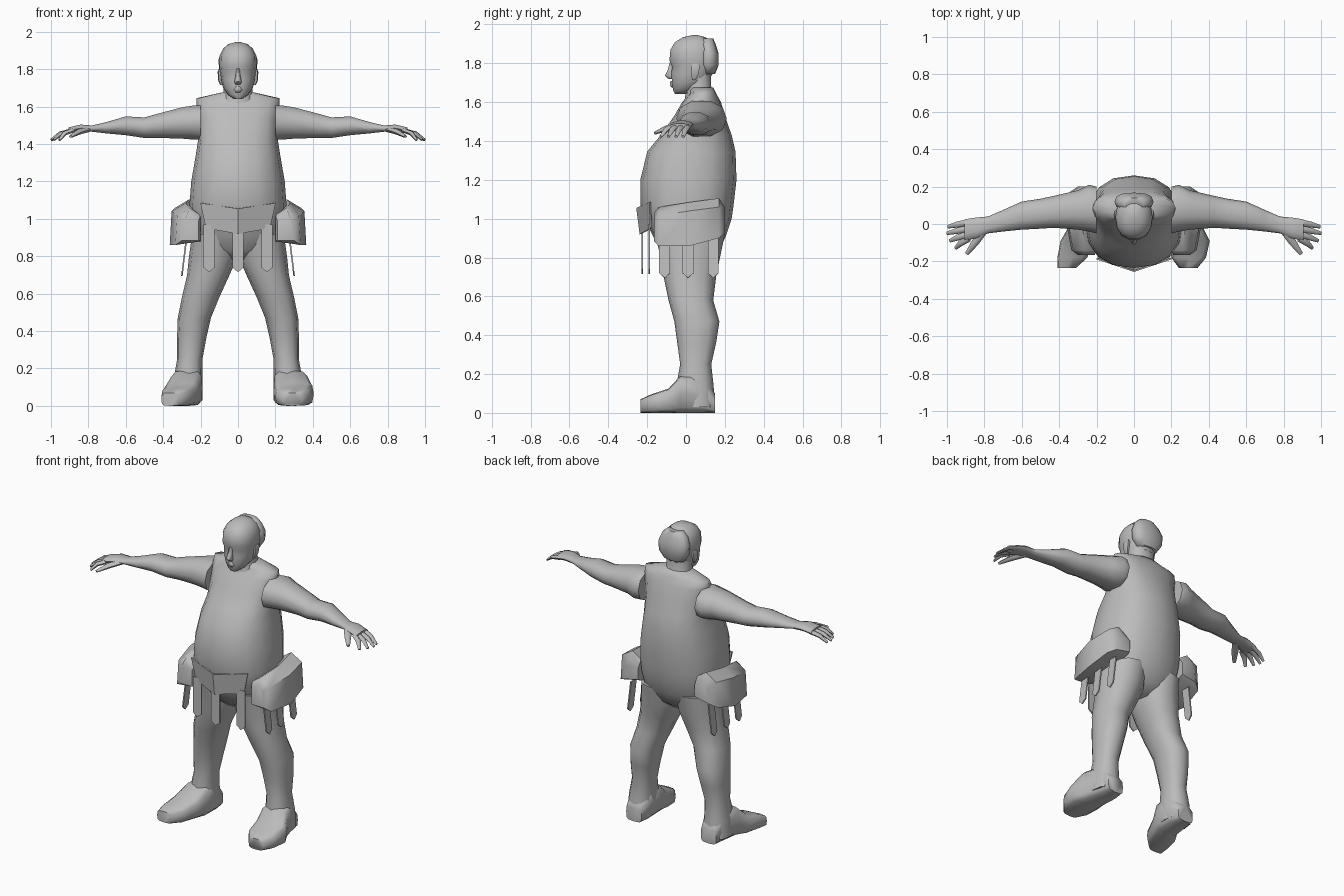
import bpy, bmesh, math
from mathutils import Vector

grey = bpy.data.materials.new("plain grey")
grey.diffuse_color = (0.5, 0.5, 0.5, 1)


def finish(name, bm, angle):
    bmesh.ops.recalc_face_normals(bm, faces=bm.faces)
    me = bpy.data.meshes.new(name)
    bm.to_mesh(me)
    bm.free()
    me.materials.append(grey)
    ob = bpy.data.objects.new(name, me)
    bpy.context.collection.objects.link(ob)
    bpy.ops.object.select_all(action='DESELECT')
    ob.select_set(True)
    bpy.context.view_layer.objects.active = ob
    if angle:
        bpy.ops.object.shade_smooth_by_angle(angle=math.radians(angle))
    return ob


def loft(name, axis, rings, n=12, power=0.9, side=1, angle=60):
    """Skin through rounded sections (t, a0, a1, b0, b1) stacked along an axis."""
    bm = bmesh.new()
    loops = []
    for t, a0, a1, b0, b1 in rings:
        loop = []
        for i in range(n):
            th = 2 * math.pi * (i + 0.0) / n
            c, s = math.cos(th), math.sin(th)
            c = math.copysign(abs(c) ** power, c)
            s = math.copysign(abs(s) ** power, s)
            a = (a0 + a1) / 2 + c * (a1 - a0) / 2
            b = (b0 + b1) / 2 + s * (b1 - b0) / 2
            p = {'x': (t, a, b), 'y': (a, t, b), 'z': (a, b, t)}[axis]
            loop.append(bm.verts.new((p[0] * side, p[1], p[2])))
        loops.append(loop)
    for l0, l1 in zip(loops, loops[1:]):
        for i in range(n):
            j = (i + 1) % n
            bm.faces.new((l0[i], l0[j], l1[j], l1[i]))
    bm.faces.new(loops[0])
    bm.faces.new(loops[-1])
    return finish(name, bm, angle)


def limb(name, path, n=6):
    """Tapered tube through (x, y, z, radius) points."""
    bm = bmesh.new()
    axis = (Vector(path[-1][:3]) - Vector(path[0][:3])).normalized()
    u = axis.cross(Vector((0, 0, 1))).normalized()
    v = u.cross(axis)
    loops = [[bm.verts.new(Vector(p[:3]) + p[3] * (u * math.cos(k * 2 * math.pi / n)
              + v * 0.75 * math.sin(k * 2 * math.pi / n))) for k in range(n)] for p in path]
    for l0, l1 in zip(loops, loops[1:]):
        for i in range(n):
            bm.faces.new((l0[i], l0[(i + 1) % n], l1[(i + 1) % n], l1[i]))
    bm.faces.new(loops[0])
    bm.faces.new(loops[-1])
    return finish(name, bm, 60)


def plate(name, faces, thick=0.008):
    """Thin sheet made of one or more polygons."""
    bm = bmesh.new()
    for pts in faces:
        bm.faces.new([bm.verts.new(p) for p in pts])
    bmesh.ops.remove_doubles(bm, verts=bm.verts, dist=1e-4)
    ob = finish(name, bm, 0)
    m = ob.modifiers.new("thickness", 'SOLIDIFY')
    m.thickness, m.offset = thick, 0
    return ob


def sym(rows):
    """(z, half width, y front, y back) to section rows."""
    return [(z, -w, w, f, b) for z, w, f, b in rows]


# Torso with big belly, and shoulders closing in to the neck
loft("torso", 'z', sym([
    (0.78, 0.10, -0.07, 0.10), (0.83, 0.20, -0.13, 0.165), (0.91, 0.245, -0.17, 0.205),
    (1.00, 0.255, -0.215, 0.235), (1.07, 0.26, -0.235, 0.245), (1.20, 0.25, -0.235, 0.26),
    (1.345, 0.225, -0.20, 0.255), (1.43, 0.212, -0.13, 0.235), (1.53, 0.215, -0.06, 0.20),
    (1.60, 0.222, -0.02, 0.18), (1.645, 0.222, 0.02, 0.155), (1.675, 0.09, 0.02, 0.14)]), 16, 0.85, angle=70)
loft("neck", 'z', sym([(1.54, 0.13, -0.04, 0.19), (1.62, 0.09, -0.005, 0.155),
                       (1.68, 0.078, 0.0, 0.13), (1.76, 0.08, 0.0, 0.13)]), 12)

# Head, nose, hair
loft("head", 'z', sym([
    (1.642, 0.025, -0.058, 0.0), (1.662, 0.052, -0.068, 0.05), (1.70, 0.08, -0.074, 0.11),
    (1.745, 0.09, -0.078, 0.14), (1.785, 0.097, -0.074, 0.153), (1.815, 0.10, -0.088, 0.157),
    (1.87, 0.099, -0.083, 0.157), (1.91, 0.08, -0.058, 0.138), (1.935, 0.05, -0.015, 0.10),
    (1.945, 0.012, 0.035, 0.06)]), 14)
loft("nose", 'z', sym([(1.718, 0.014, -0.088, -0.05), (1.735, 0.020, -0.109, -0.05),
                       (1.765, 0.013, -0.094, -0.05), (1.805, 0.010, -0.084, -0.05)]), 8)
loft("lips", 'z', sym([(1.675, 0.014, -0.075, -0.04), (1.69, 0.026, -0.084, -0.04),
                       (1.708, 0.014, -0.08, -0.04)]), 8)
loft("hair", 'z', sym([(1.745, 0.07, 0.08, 0.15), (1.79, 0.10, 0.07, 0.168), (1.85, 0.105, 0.07, 0.168),
                       (1.90, 0.085, 0.07, 0.152), (1.928, 0.055, 0.08, 0.14)]), 12, 0.8)

for s, tag in ((-1, "right"), (1, "left")):
    loft("ear_" + tag, 'z', [(1.715, 0.08, 0.095, 0.03, 0.05), (1.74, 0.085, 0.106, 0.025, 0.065),
                             (1.785, 0.085, 0.109, 0.025, 0.075), (1.80, 0.09, 0.103, 0.035, 0.065)], 6, side=s)
    # Arm down to the knuckles
    loft("arm_" + tag, 'x', [
        (0.20, -0.05, 0.20, 1.42, 1.61), (0.24, -0.04, 0.21, 1.42, 1.61), (0.30, -0.03, 0.18, 1.425, 1.60),
        (0.43, -0.02, 0.15, 1.43, 1.565), (0.50, -0.025, 0.135, 1.43, 1.545),
        (0.60, -0.03, 0.12, 1.445, 1.55), (0.70, -0.04, 0.075, 1.455, 1.52),
        (0.78, -0.05, 0.04, 1.465, 1.50), (0.84, -0.075, 0.035, 1.465, 1.505),
        (0.905, -0.09, 0.025, 1.455, 1.49)], 10, side=s)
    for k, (y0, x1, y1) in enumerate(((0.008, 0.995, -0.015), (-0.025, 1.0, -0.05), (-0.055, 0.985, -0.09),
                                      (-0.078, 0.955, -0.13))):
        limb(f"finger_{tag}_{k + 1}", [(s * 0.885, y0, 1.473, 0.018), (s * (x1 + 0.9) / 2, (y0 + y1) / 2, 1.457, 0.016),
                                       (s * x1, y1, 1.422, 0.009)])
    limb("thumb_" + tag, [(s * 0.80, -0.03, 1.48, 0.022), (s * 0.85, -0.10, 1.465, 0.02), (s * 0.895, -0.16, 1.44, 0.01)])

    # Leg
    loft("leg_" + tag, 'z', [
        (0.92, 0.0, 0.245, -0.16, 0.20), (0.80, 0.002, 0.262, -0.13, 0.175), (0.70, 0.045, 0.272, -0.115, 0.155),
        (0.58, 0.10, 0.30, -0.09, 0.14), (0.47, 0.145, 0.322, -0.06, 0.172), (0.36, 0.17, 0.326, -0.045, 0.155),
        (0.25, 0.19, 0.325, -0.03, 0.13), (0.14, 0.19, 0.345, -0.05, 0.142), (0.03, 0.19, 0.35, -0.06, 0.15)],
        12, 0.85, s)
    # Foot, the right one turned out further
    d = 0.05 if s < 0 else 0.0
    loft("foot_" + tag, 'y', [
        (0.15, 0.21, 0.32, 0.0, 0.10), (0.08, 0.19, 0.34, 0.0, 0.19), (-0.03, 0.19, 0.375 - d / 3, 0.0, 0.19),
        (-0.09, 0.19 + d / 2, 0.405 - d / 4, 0.0, 0.125), (-0.18, 0.20 + d, 0.385 + d / 2, 0.0, 0.095),
        (-0.235, 0.24 + d * 1.4, 0.34 + d * 1.4, 0.0, 0.07)], 12, 0.5, s)

    # Hip pouch
    bm = bmesh.new()
    rings = []
    for y, xi, xo, zb, zt, slant in ((-0.165, 0.21, 0.30, 0.885, 1.03, 0.0), (-0.14, 0.20, 0.335, 0.86, 1.06, 0.02),
                                     (0.02, 0.22, 0.365, 0.86, 1.085, 0.03), (0.17, 0.20, 0.345, 0.90, 1.105, 0.03),
                                     (0.20, 0.20, 0.30, 0.925, 1.06, 0.02)):
        rings.append([bm.verts.new((s * x, y, z)) for x, z in
                      ((xi, zb + slant), (xo, zb), (xo - 0.01, zt - 0.045), (xi + 0.06, zt), (xi, zt - 0.04))])
    for r0, r1 in zip(rings, rings[1:]):
        for i in range(5):
            bm.faces.new((r0[i], r0[(i + 1) % 5], r1[(i + 1) % 5], r1[i]))
    bm.faces.new(rings[0])
    bm.faces.new(rings[-1])
    finish("pouch_" + tag, bm, 50)

    # Hanging straps on the outside of the hip
    for k, y in enumerate((-0.11, 0.01, 0.14)):
        plate(f"side_strap_{tag}_{k + 1}", [[
            (s * 0.275, y - 0.028, 0.90), (s * 0.275, y + 0.028, 0.90), (s * 0.297, y + 0.028, 0.72),
            (s * 0.30, y, 0.695), (s * 0.297, y - 0.028, 0.72)]])

# Pointed front belt plate, bent at the middle
plate("belt_plate", [[(s * 0.2, -0.185, 1.085), (0, -0.252, 1.055), (0, -0.235, 0.92), (s * 0.17, -0.18, 0.95)]
                     for s in (-1, 1)])

# Hanging straps at the front
for k, (x, y) in enumerate(((-0.155, -0.19), (0, -0.225), (0.155, -0.19))):
    plate(f"front_strap_{k + 1}", [[
        (x - 0.03, y, 0.97), (x + 0.03, y, 0.97), (x + 0.03, y, 0.74), (x, y, 0.715), (x - 0.03, y, 0.74)]])
